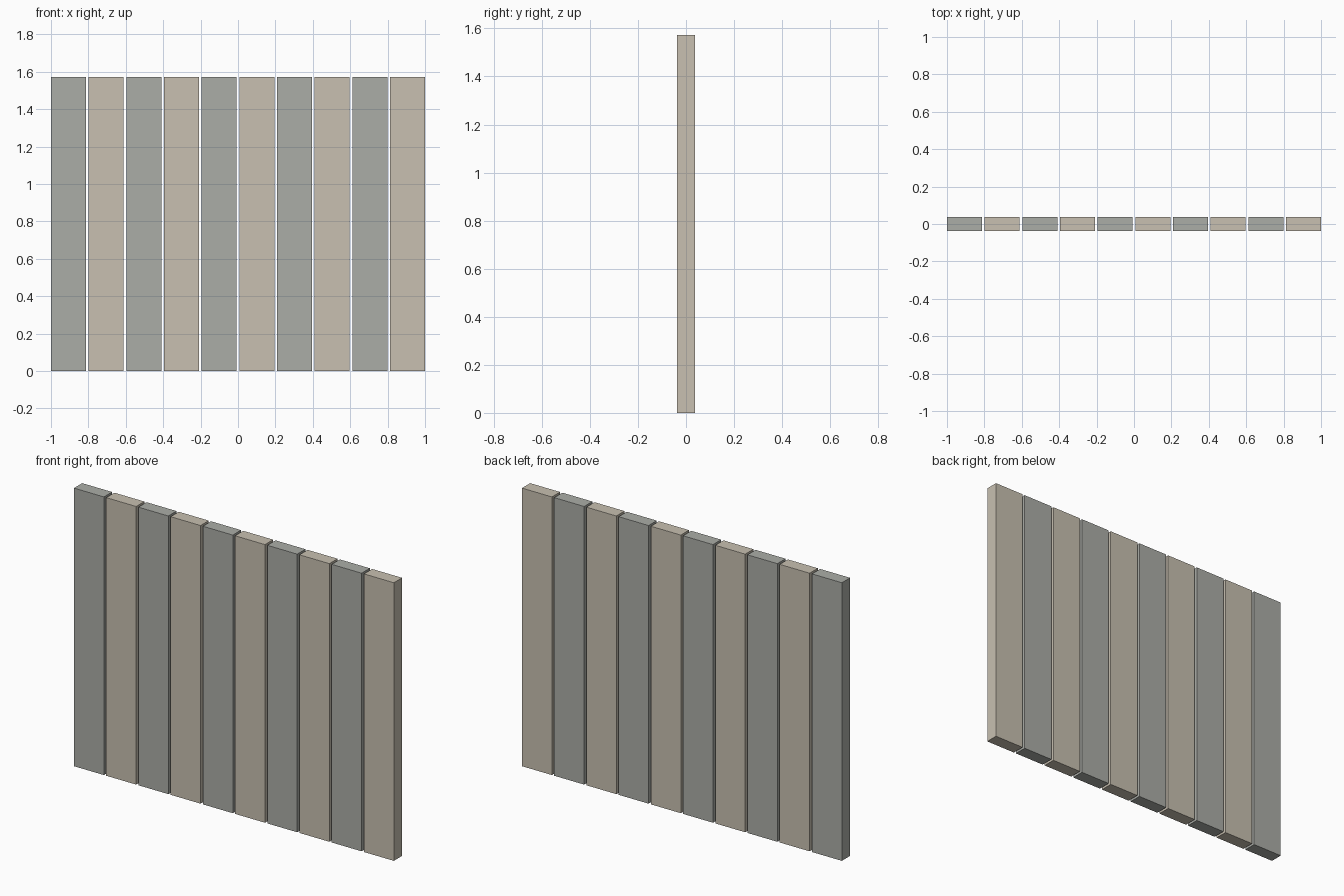
import bpy

if "Cube" in bpy.data.objects:
    bpy.data.objects.remove(bpy.data.objects["Cube"])

COUNT = 10
WIDTH, DEPTH, HEIGHT = 0.187, 0.073, 1.572
PITCH = (2.0 - WIDTH) / (COUNT - 1)


def make_material(name, color):
    mat = bpy.data.materials.new(name)
    mat.diffuse_color = color
    mat.use_nodes = True
    mat.node_tree.nodes["Principled BSDF"].inputs["Base Color"].default_value = mat.diffuse_color
    return mat


def add_plank(index, mat):
    x = -1.0 + WIDTH / 2 + index * PITCH
    bpy.ops.mesh.primitive_cube_add(size=1, location=(x, 0, HEIGHT / 2))
    plank = bpy.context.object
    plank.name = f"plank_{index + 1:02d}"
    plank.scale = (WIDTH, DEPTH, HEIGHT)
    bpy.ops.object.transform_apply(location=False, rotation=False, scale=True)
    plank.data.materials.append(mat)


# Two alternating wood tones
tones = [make_material("grey_wood", (0.41, 0.42, 0.39, 1)),
         make_material("beige_wood", (0.58, 0.53, 0.44, 1))]

# Row of upright planks with narrow gaps
for i in range(COUNT):
    add_plank(i, tones[i % 2])
